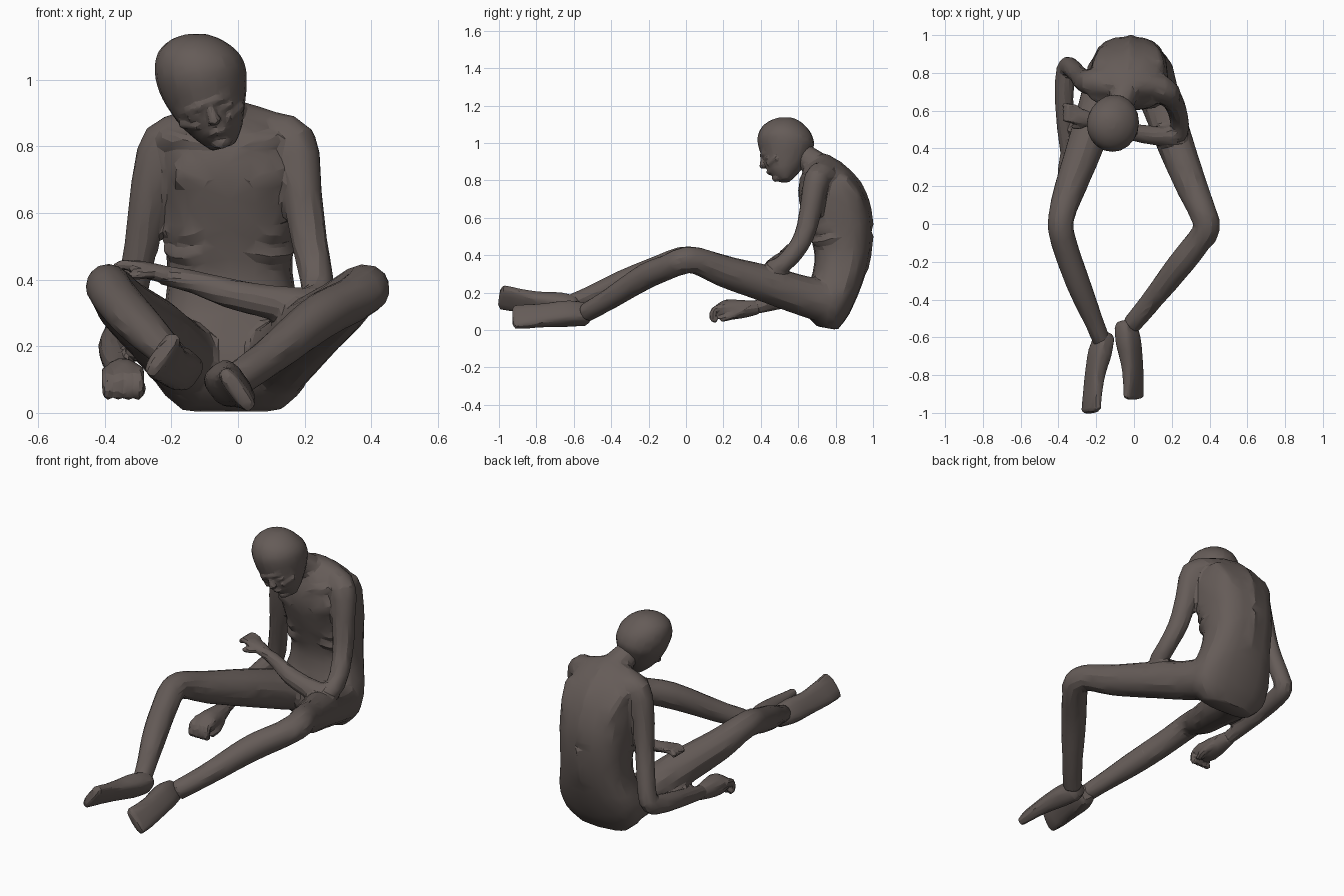
import bpy, bmesh, math
from mathutils import Vector as V

skin = bpy.data.materials.new("dark grey brown")
skin.diffuse_color = (0.13, 0.106, 0.097, 1)


def dense(rows, steps=3):
    """Smooth curve through the rows, number by number."""
    out = []
    last = len(rows) - 1
    for i in range(last):
        a, b, c, d = rows[max(i - 1, 0)], rows[i], rows[i + 1], rows[min(i + 2, last)]
        for k in range(steps):
            t = k / steps
            out.append([q + .5 * t * (r - p + t * (2 * p - 5 * q + 4 * r - s + t * (3 * (q - r) + s - p)))
                        for p, q, r, s in zip(a, b, c, d)])
    return out + [list(rows[-1])]


def loft(bm, rings, n=14, power=1.0):
    """Closed skin through rings of (centre, half-axis u, half-axis v)."""
    loops = []
    for c, u, v in rings:
        loop = []
        for i in range(n):
            t = 2 * math.pi * i / n
            k, s = math.cos(t), math.sin(t)
            k = math.copysign(abs(k) ** power, k)
            s = math.copysign(abs(s) ** power, s)
            loop.append(bm.verts.new(c + u * k + v * s))
        loops.append(loop)
    for a, b in zip(loops, loops[1:]):
        for i in range(n):
            bm.faces.new((a[i], a[(i + 1) % n], b[(i + 1) % n], b[i]))
    bm.faces.new(loops[0][::-1])
    bm.faces.new(loops[-1])


def tube(bm, pts, side=(0, 0, 1), power=1.0):
    """Limb along points (x, y, z, radius across[, radius thick]), rounded ends."""
    pts = dense([(*p[:4], p[-1]) for p in pts])
    pos = [V(p[:3]) for p in pts]
    rings = []
    for i, p in enumerate(pts):
        t = (pos[min(i + 1, len(pos) - 1)] - pos[max(i - 1, 0)]).normalized()
        u = V(side) - t * V(side).dot(t)
        u.normalize()
        rings.append((pos[i], u * p[3], t.cross(u) * p[4]))
        if i in (0, len(pts) - 1):
            end = (pos[i] + t * p[4] * (0.5 if i else -0.5), u * p[3] * 0.65, t.cross(u) * p[4] * 0.65)
            rings.insert(len(rings) if i else 0, end)
    loft(bm, rings, power=power)


def slices(bm, rows, power=0.9):
    """Trunk or skull from rows (x centre, half width, front y, front z, back y, back z, sideways tilt)."""
    rings = []
    for x, w, yf, zf, yb, zb, tilt in dense(rows):
        c = V((x, (yf + yb) / 2, (zf + zb) / 2))
        rings.append((c, V((w, 0, w * tilt)), V((0, (yb - yf) / 2, (zb - zf) / 2))))
    loft(bm, rings, n=20, power=power)


def finish(name, bm, voxel, faces, smooth=4):
    """Fuse the overlapping volumes into one faceted skin."""
    bmesh.ops.recalc_face_normals(bm, faces=bm.faces)
    me = bpy.data.meshes.new(name)
    bm.to_mesh(me)
    bm.free()
    ob = bpy.data.objects.new(name, me)
    bpy.context.collection.objects.link(ob)
    m = ob.modifiers.new("fuse", 'REMESH')
    m.mode, m.voxel_size = 'VOXEL', voxel
    m = ob.modifiers.new("soften", 'SMOOTH')
    m.factor, m.iterations = 0.5, smooth
    bpy.context.view_layer.update()
    dg = bpy.context.evaluated_depsgraph_get()
    count = sum(len(p.vertices) - 2 for p in ob.evaluated_get(dg).data.polygons)
    m = ob.modifiers.new("facet", 'DECIMATE')
    m.ratio = min(1.0, faces / max(count, 1))
    bpy.context.view_layer.update()
    dg = bpy.context.evaluated_depsgraph_get()
    new = bpy.data.meshes.new_from_object(ob.evaluated_get(dg))
    ob.modifiers.clear()
    ob.data = new
    new.materials.clear()
    new.materials.append(skin)
    bpy.ops.object.select_all(action='DESELECT')
    ob.select_set(True)
    bpy.context.view_layer.objects.active = ob
    bpy.ops.object.shade_smooth_by_angle(angle=math.radians(20))


# Body: hunched trunk
bm = bmesh.new()
slices(bm, [
    (-.02, .15, .70, .02, .81, .0, 0), (-.02, .225, .64, .09, .87, .08, 0),
    (-.02, .235, .64, .18, .925, .20, 0), (-.02, .20, .68, .32, .965, .32, 0),
    (-.025, .188, .685, .42, .99, .46, 0), (-.025, .197, .65, .54, .99, .60, 0),
    (-.025, .205, .61, .66, .955, .73, 0), (-.03, .195, .60, .76, .895, .83, 0),
    (-.03, .15, .62, .83, .82, .90, 0), (-.03, .08, .63, .87, .76, .94, 0)], power=0.8)
# neck
tube(bm, [(-.03, .76, .83, .09), (-.045, .70, .88, .075), (-.08, .62, .94, .065), (-.10, .56, .98, .06)])
# spine
tube(bm, [(-.03, .80, .885, .03), (-.025, .885, .81, .03), (-.02, .94, .72, .03), (-.015, .97, .60, .03),
          (-.015, .97, .46, .03), (-.02, .945, .32, .03)])
for s in (-1, 1):
    # collarbone, shoulder slope, shoulder blade
    tube(bm, [(-.03 + s * .04, .625, .80, .022), (-.03 + s * .11, .64, .815, .025), (-.03 + s * .19, .69, .825, .03)])
    tube(bm, [(-.03, .74, .875, .07), (-.03 + s * .10, .74, .85, .066), (-.03 + s * .18, .735, .825, .062)])
    tube(bm, [(-.03 + s * .15, .83, .80, .045), (-.025 + s * .12, .89, .70, .055), (-.02 + s * .10, .92, .61, .04)])
    # chest muscle and ribs
    tube(bm, [(-.03 + s * .05, .632, .70, .05, .03), (-.03 + s * .14, .65, .73, .055, .035)])
    for i in range(3):
        z = .62 - i * .065
        tube(bm, [(-.025 + s * .06, .655 + i * .014, z, .02), (-.025 + s * .13, .68 + i * .012, z - .02, .02),
                  (-.025 + s * .18, .78, z, .02), (-.025 + s * .15, .89, z + .04, .02)])
# legs with kneecaps
tube(bm, [(.10, .77, .15, .12), (.15, .62, .185, .107), (.22, .42, .25, .099), (.305, .20, .315, .085),
          (.365, .06, .37, .073), (.385, -.02, .37, .072), (.335, -.10, .335, .069), (.24, -.22, .285, .07),
          (.09, -.41, .165, .057), (-.01, -.53, .095, .052)])
tube(bm, [(.375, .04, .385, .056), (.402, -.05, .365, .048), (.37, -.085, .345, .05)])
tube(bm, [(-.14, .77, .15, .12), (-.19, .62, .185, .107), (-.255, .42, .25, .099), (-.335, .20, .315, .085),
          (-.38, .06, .37, .072), (-.387, -.03, .375, .069), (-.355, -.15, .33, .068), (-.29, -.33, .26, .065),
          (-.215, -.51, .185, .052), (-.17, -.62, .14, .048)])
tube(bm, [(-.385, .04, .385, .056), (-.402, -.05, .37, .05), (-.375, -.10, .35, .05)])
# arm resting back on its forearm
tube(bm, [(-.14, .76, .83, .07), (-.225, .75, .81, .068), (-.265, .76, .66, .06), (-.295, .79, .48, .05),
          (-.335, .83, .30, .05), (-.358, .83, .23, .05), (-.367, .75, .205, .052), (-.37, .60, .175, .047),
          (-.36, .45, .14, .04), (-.35, .34, .115, .036)], side=(1, 0, 0))
# arm folded across the lap
tube(bm, [(.09, .74, .84, .065), (.17, .70, .81, .068), (.192, .67, .66, .061), (.217, .63, .50, .054),
          (.24, .55, .38, .05), (.235, .485, .335, .05), (.16, .465, .325, .053), (0, .485, .352, .047),
          (-.14, .53, .395, .035), (-.23, .55, .415, .03)], side=(0, 1, .3))
finish("seated_body", bm, 0.011, 3600, 5)

# Head: bare skull tilted to one side
bm = bmesh.new()
slices(bm, [
    (-.043, .035, .50, .795, .56, .80, .32), (-.055, .067, .45, .835, .60, .84, .32),
    (-.075, .095, .42, .88, .65, .90, .32), (-.09, .116, .405, .925, .675, .96, .3),
    (-.105, .13, .386, .985, .685, 1.0, .25), (-.118, .132, .383, 1.035, .67, 1.05, .15),
    (-.125, .115, .405, 1.085, .64, 1.09, .05), (-.125, .075, .45, 1.12, .60, 1.122, 0),
    (-.125, .03, .50, 1.137, .56, 1.137, 0)], power=1)
# brow, nose, lips, chin
tube(bm, [(-.175, .475, .90, .014), (-.135, .423, .912, .016), (-.09, .408, .932, .013),
          (-.05, .423, .945, .016), (-.01, .475, .955, .014)])
tube(bm, [(-.088, .415, .93, .013), (-.077, .410, .895, .015), (-.07, .412, .875, .02)], side=(1, 0, 0))
tube(bm, [(-.095, .463, .835, .009), (-.062, .443, .845, .014), (-.03, .465, .856, .009)])
tube(bm, [(-.065, .488, .808, .016), (-.05, .478, .812, .02), (-.03, .492, .818, .016)])
# cheekbones and eyelids
for s in (-1, 1):
    tube(bm, [(-.075 + s * .045, .441, .875 + s * .012, .014), (-.08 + s * .085, .485, .895 + s * .025, .018)])
    tube(bm, [(-.083 + s * .03, .422, .905 + s * .01, .009), (-.083 + s * .062, .436, .905 + s * .02, .009)])
finish("head", bm, 0.006, 1400, 2)

# Hand on the ground, fingers curled under
bm = bmesh.new()
tube(bm, [(-.352, .38, .12, .038, .038), (-.348, .30, .112, .054, .05), (-.345, .22, .108, .062, .056),
          (-.345, .175, .10, .055, .04)], side=(1, 0, 0))
for i in range(4):
    x = -.39 + i * .03
    tube(bm, [(x, .21, .125, .02), (x, .155, .108, .02), (x, .142, .065, .018), (x, .16, .053, .016)], side=(1, 0, 0))
tube(bm, [(-.31, .30, .10, .02), (-.295, .24, .075, .02), (-.30, .19, .06, .018)])
finish("ground_hand", bm, 0.008, 400, 4)

# Hand lying over the lap
bm = bmesh.new()
tube(bm, [(-.20, .545, .41, .032, .028), (-.26, .56, .425, .044, .026), (-.31, .575, .437, .048, .023)], side=(0, 1, 0))
for i in range(4):
    y = .542 + i * .024
    tube(bm, [(-.30, y, .438, .016), (-.345, y + .01, .445, .016), (-.37, y + .015, .43, .014)], side=(0, 1, 0))
tube(bm, [(-.25, .535, .42, .016), (-.29, .515, .415, .015), (-.325, .518, .41, .013)])
finish("lap_hand", bm, 0.008, 400, 3)

# Feet, each rolled onto its edge
bm = bmesh.new()
tube(bm, [(-.155, -.595, .125, .055, .045), (-.18, -.68, .135, .066, .052), (-.205, -.79, .145, .062, .042),
          (-.22, -.90, .16, .07, .03), (-.227, -.985, .175, .075, .028)], side=(.55, 0, .83), power=.65)
finish("left_foot", bm, 0.008, 400, 3)
bm = bmesh.new()
tube(bm, [(-.045, -.535, .082, .06, .048), (-.03, -.62, .088, .07, .054), (-.01, -.74, .08, .068, .042),
          (-.003, -.84, .073, .072, .032), (-.003, -.915, .07, .075, .026)], side=(.6, 0, -.8), power=.65)
finish("right_foot", bm, 0.008, 400, 3)
